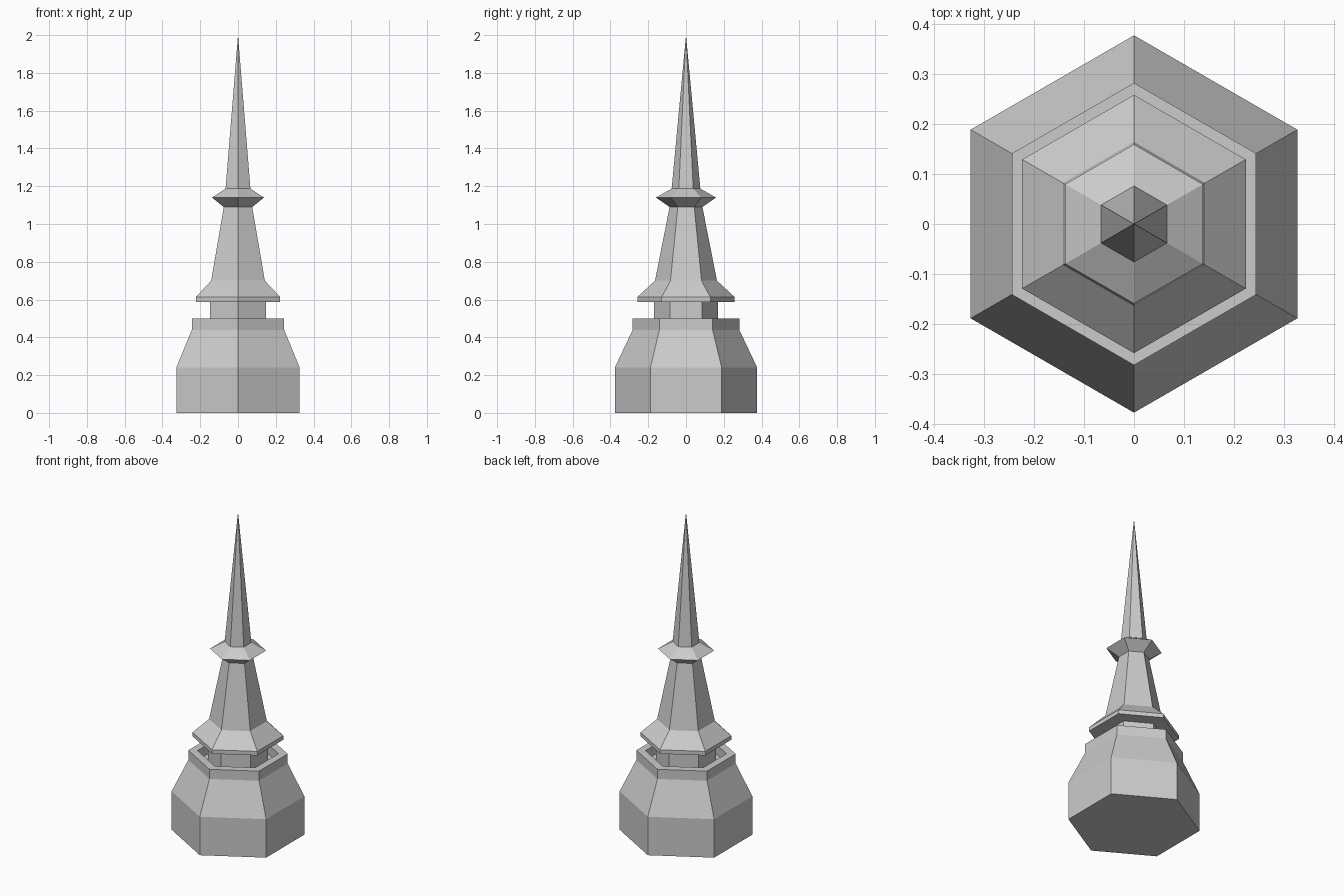
import bpy, bmesh
from math import pi, sin, cos

if "Cube" in bpy.data.objects:
    bpy.data.objects.remove(bpy.data.objects["Cube"])

SIDES = 6


def lathe(name, profile):
    """Six-sided revolve of (radius, z) points; corners lie on the y axis."""
    bm = bmesh.new()
    rings = []
    for r, z in profile:
        if r == 0:
            rings.append([bm.verts.new((0, 0, z))] * SIDES)
        else:
            rings.append([bm.verts.new((r * cos(a), r * sin(a), z))
                          for a in (pi / 2 + 2 * pi * i / SIDES for i in range(SIDES))])
    for low, high in zip(rings, rings[1:]):
        for i in range(SIDES):
            j = (i + 1) % SIDES
            corners = list(dict.fromkeys((low[i], low[j], high[j], high[i])))
            bm.faces.new(corners)
    bmesh.ops.recalc_face_normals(bm, faces=bm.faces)
    mesh = bpy.data.meshes.new(name)
    bm.to_mesh(mesh)
    bm.free()
    obj = bpy.data.objects.new(name, mesh)
    bpy.context.collection.objects.link(obj)
    return obj


# Base with a raised rim around a shallow recess
lathe("base", [(0, 0), (0.377, 0), (0.377, 0.24), (0.282, 0.44), (0.282, 0.5),
               (0.23, 0.5), (0.23, 0.44), (0, 0.44)])

# Neck rising out of the recess
lathe("neck", [(0, 0.44), (0.17, 0.44), (0.17, 0.59), (0, 0.59)])

# Flared skirt and tapering shaft
lathe("shaft", [(0, 0.588), (0.258, 0.588), (0.258, 0.613), (0.164, 0.70),
                (0.087, 1.09), (0, 1.09)])

# Pointed collar
lathe("collar", [(0, 1.09), (0.087, 1.09), (0.159, 1.14), (0.076, 1.187), (0, 1.187)])

# Needle tip
lathe("spire", [(0, 1.187), (0.076, 1.187), (0, 2.0)])
